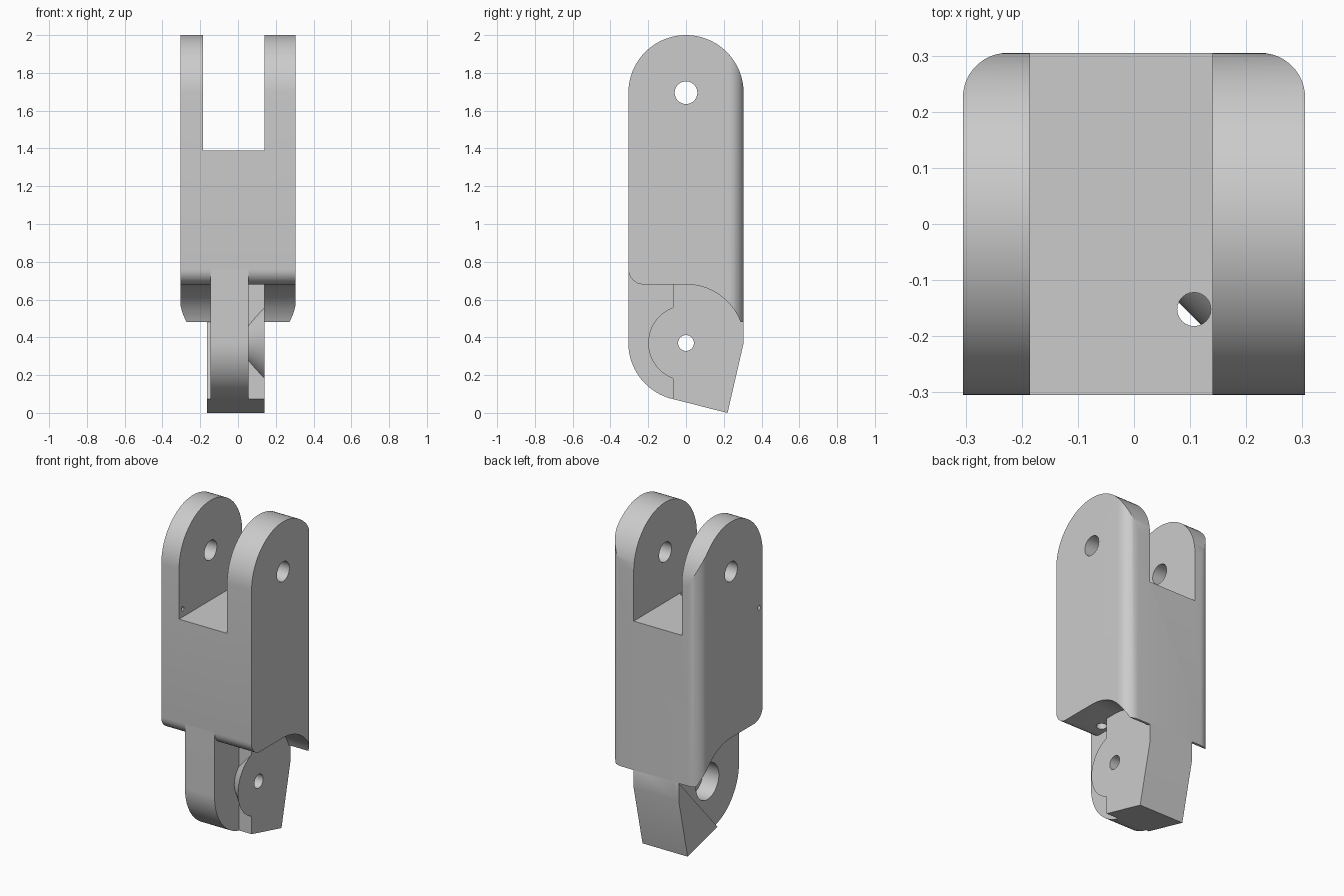
import bpy, bmesh
from math import sin, cos, radians
from mathutils import Vector, Matrix

cube = bpy.data.objects.get("Cube")
if cube:
    bpy.data.objects.remove(cube, do_unlink=True)

grey = bpy.data.materials.new("plain grey")
grey.use_nodes = True
COLOUR = (0.6, 0.6, 0.6, 1)
grey.diffuse_color = COLOUR
for node in grey.node_tree.nodes:
    if node.type == 'BSDF_PRINCIPLED':
        node.inputs["Base Color"].default_value = COLOUR

HALF = 0.305      # half width of the segment
HINGE = 0.37      # height of the lower hinge axis
FORK = 1.695      # height of the fork axis


def arc(cu, cv, r, a0, a1, n=16):
    angles = [radians(a0 + (a1 - a0) * i / n) for i in range(n + 1)]
    return [(cu + r * cos(a), cv + r * sin(a)) for a in angles]


def finish(name, bm):
    bmesh.ops.recalc_face_normals(bm, faces=bm.faces[:])
    mesh = bpy.data.meshes.new(name)
    bm.to_mesh(mesh)
    bm.free()
    mesh.materials.append(grey)
    obj = bpy.data.objects.new(name, mesh)
    bpy.context.collection.objects.link(obj)
    return obj


def prism(name, points, axis, lo, hi):
    """Extrude a closed profile along x (points are y, z) or z (points are x, y)."""
    bm = bmesh.new()
    place = (lambda u, v: (lo, u, v)) if axis == 'X' else (lambda u, v: (u, v, lo))
    face = bm.faces.new([bm.verts.new(place(u, v)) for u, v in points])
    moved = bmesh.ops.extrude_face_region(bm, geom=[face])["geom"]
    step = Vector((hi - lo, 0, 0)) if axis == 'X' else Vector((0, 0, hi - lo))
    bmesh.ops.translate(bm, vec=step, verts=[g for g in moved if isinstance(g, bmesh.types.BMVert)])
    return finish(name, bm)


def rod(name, start, end, r1, r2=None, sides=48):
    """Cylinder or cone frustum between two points."""
    p, q = Vector(start), Vector(end)
    turn = (q - p).to_track_quat('Z', 'Y').to_matrix().to_4x4()
    bm = bmesh.new()
    bmesh.ops.create_cone(bm, cap_ends=True, segments=sides, radius1=r1,
                          radius2=r1 if r2 is None else r2, depth=(q - p).length,
                          matrix=Matrix.Translation((p + q) / 2) @ turn)
    return finish(name, bm)


def combine(target, tool, operation):
    mod = target.modifiers.new("combine", 'BOOLEAN')
    mod.operation = operation
    mod.solver = 'EXACT'
    mod.object = tool
    bpy.ops.object.select_all(action='DESELECT')
    bpy.context.view_layer.objects.active = target
    target.select_set(True)
    bpy.ops.object.modifier_apply(modifier=mod.name)
    bpy.data.objects.remove(tool, do_unlink=True)


# Forked body: side profile with round top, front lip and hinge clearance
side = (arc(0, FORK, HALF, 0, 180, 40)
        + arc(-0.225, 0.76, 0.08, 180, 270, 8)
        + arc(0, HINGE, 0.31, 90, 20.8, 20)
        + [(HALF, 0.48)])
body = prism("forked_body", side, 'X', -HALF, HALF)

# Rounded rear corners
column = ([(-HALF, -0.4), (HALF, -0.4)]
          + arc(HALF - 0.08, HALF - 0.08, 0.08, 0, 90, 12)
          + arc(0.08 - HALF, HALF - 0.08, 0.08, 90, 180, 12))
combine(body, prism("column", column, 'Z', 0.2, 2.2), 'INTERSECT')

# Fork slot, pin holes and cord holes
slot = [(-0.185, -0.5), (0.14, -0.5), (0.14, 0.5), (-0.185, 0.5)]
combine(body, prism("slot", slot, 'Z', 1.39, 2.3), 'DIFFERENCE')
combine(body, rod("pin_hole", (-0.5, 0, FORK), (0.5, 0, FORK), 0.06), 'DIFFERENCE')
combine(body, rod("cord_hole", (0.107, -0.152, 0.5), (0.107, -0.152, 1.5), 0.03, sides=24), 'DIFFERENCE')
combine(body, rod("side_hole", (-0.12, -0.27, 1.478), (-0.36, -0.27, 1.338), 0.012, sides=16), 'DIFFERENCE')

# Hinge tongue below the body
rear = [(0.22, 0), (HALF, HINGE), (HALF, 0.48), (0.27, 0.6), (0.2, 0.76)]
front = arc(0, HINGE, HALF, 180, 257, 24)
knuckle = prism("hinge_knuckle", rear + [(-HALF, 0.76)] + front, 'X', -0.145, 0.055)

# Heel block on one side, with the conical hinge boss
heel = rear + [(-0.07, 0.76), front[-1]]
combine(knuckle, prism("heel", heel, 'X', 0.05, 0.14), 'UNION')
combine(knuckle, rod("boss", (0.045, 0, HINGE), (0.14, 0, HINGE), 0.105, 0.2), 'UNION')

# Thin triangular stop on the other side
stop = [(0.22, 0), (HALF, HINGE), (HALF, 0.48), front[-1]]
combine(knuckle, prism("stop", stop, 'X', -0.165, -0.14), 'UNION')

# Hinge bore and its wider recess
combine(knuckle, rod("bore", (-0.5, 0, HINGE), (0.5, 0, HINGE), 0.042), 'DIFFERENCE')
combine(knuckle, rod("recess", (-0.3, 0, HINGE), (-0.04, 0, HINGE), 0.11), 'DIFFERENCE')

# Smooth rounds, crisp edges
for obj in (body, knuckle):
    bpy.ops.object.select_all(action='DESELECT')
    bpy.context.view_layer.objects.active = obj
    obj.select_set(True)
    bpy.ops.object.shade_smooth_by_angle(angle=radians(25))
